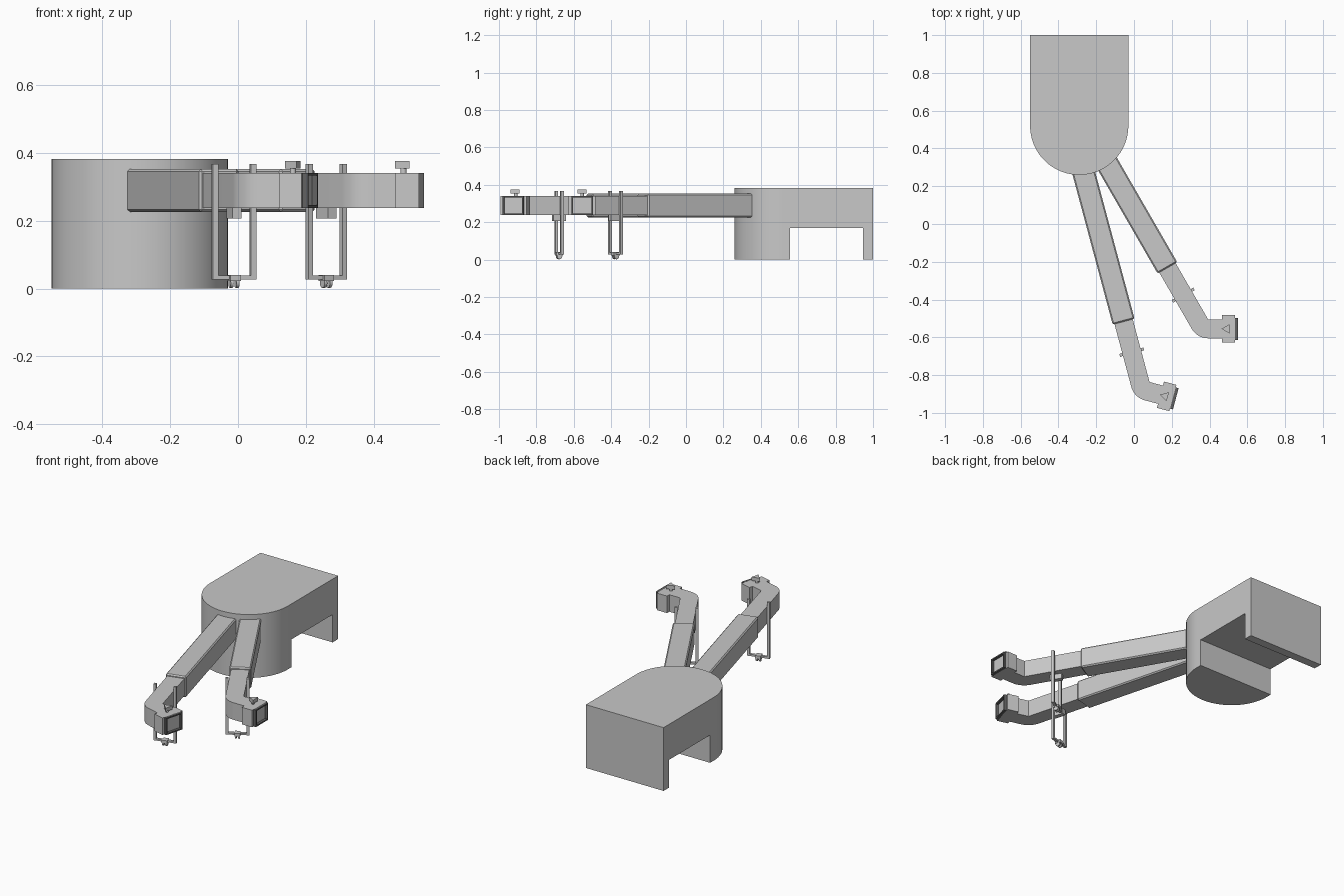
import bpy, bmesh
from math import radians, sin, cos, pi
from mathutils import Matrix, Vector

cube = bpy.data.objects.get("Cube")
if cube:
    bpy.data.objects.remove(cube, do_unlink=True)


def material(name, value):
    m = bpy.data.materials.new(name)
    m.use_nodes = True
    m.diffuse_color = (value, value, value, 1)
    m.node_tree.nodes["Principled BSDF"].inputs["Base Color"].default_value = m.diffuse_color
    return m


GREY = material("light_grey", 0.58)
DARK = material("dark_rubber", 0.12)


def finish(name, bm, mat, matrix=Matrix(), smooth=False):
    bmesh.ops.recalc_face_normals(bm, faces=bm.faces)
    me = bpy.data.meshes.new(name)
    bm.to_mesh(me)
    bm.free()
    me.materials.append(mat)
    ob = bpy.data.objects.new(name, me)
    ob.matrix_world = matrix
    bpy.context.collection.objects.link(ob)
    if smooth:
        bpy.ops.object.select_all(action="DESELECT")
        ob.select_set(True)
        bpy.context.view_layer.objects.active = ob
        bpy.ops.object.shade_smooth_by_angle(angle=radians(30))
    return ob


def prism(name, outline, z0, z1, mat=GREY, matrix=Matrix(), smooth=False):
    bm = bmesh.new()
    face = bm.faces.new([bm.verts.new((x, y, z0)) for x, y in outline])
    top = bmesh.ops.extrude_face_region(bm, geom=[face])["geom"]
    bmesh.ops.translate(bm, vec=(0, 0, z1 - z0),
                        verts=[v for v in top if isinstance(v, bmesh.types.BMVert)])
    return finish(name, bm, mat, matrix, smooth)


def box(name, lo, hi, mat=GREY, matrix=Matrix(), bevel=0):
    lo, hi = Vector(lo), Vector(hi)
    bm = bmesh.new()
    bmesh.ops.create_cube(bm, size=1)
    for v in bm.verts:
        v.co = (lo + hi) / 2 + v.co * (hi - lo)
    if bevel:
        bmesh.ops.bevel(bm, geom=bm.edges[:], offset=bevel, segments=1, affect="EDGES")
    return finish(name, bm, mat, matrix)


def rod(name, radius, depth, matrix, sides=16, mat=GREY):
    bm = bmesh.new()
    bmesh.ops.create_cone(bm, cap_ends=True, segments=sides, radius1=radius,
                          radius2=radius, depth=depth)
    return finish(name, bm, mat, matrix, sides > 8)


def arc(cx, cy, r, a0, a1, n):
    angles = [radians(a0 + (a1 - a0) * i / n) for i in range(n + 1)]
    return [(cx + r * cos(a), cy + r * sin(a)) for a in angles]


# Terminal building: round front, passage through the lower rear
R, CX, CY = 0.26, -0.29, 0.52
LEFT, RIGHT = CX - R, CX + R
PASS0, PASS1, PASS_Z, ROOF = 0.555, 0.947, 0.168, 0.383
front = arc(CX, CY, R, 180, 360, 48)
prism("building_upper", front + [(RIGHT, 1), (LEFT, 1)], PASS_Z, ROOF, smooth=True)
prism("building_round_base", front + [(RIGHT, PASS0), (LEFT, PASS0)], 0, PASS_Z, smooth=True)
box("building_rear_wall", (LEFT, PASS1, 0), (RIGHT, 1, PASS_Z))

Z0, Z1 = 0.238, 0.341       # inner tunnel floor and roof
HALF = 0.05                 # inner tunnel half width
ELBOW = 0.373               # elbow distance past the outer tunnel
LEG = 0.167                 # support distance past the outer tunnel


def bridge(side, end, heading, length):
    place = Matrix.Translation((*end, 0)) @ Matrix.Rotation(radians(heading), 4, "Z")
    head = place @ Matrix.Translation((ELBOW, 0, 0)) @ Matrix.Rotation(radians(60), 4, "Z")

    # Outer telescopic tunnel
    box(side + "_outer_tunnel", (-length, -0.06, 0.226), (0, 0.06, 0.353),
        matrix=place, bevel=0.007)

    # Inner tunnel with rounded elbow and wider cab
    def at_cab(s, t):
        p = Matrix.Rotation(radians(60), 2) @ Vector((s, t))
        return p.x + ELBOW, p.y

    inside = ELBOW - HALF * math_tan30
    outline = [(-0.1, -HALF)] + arc(inside, HALF, 2 * HALF, -90, -30, 12)
    outline += [at_cab(s, t) for s, t in ((0.102, -HALF), (0.102, -0.072), (0.17, -0.072),
                                          (0.17, 0.072), (0.102, 0.072), (0.102, HALF))]
    outline += [(inside, HALF), (-0.1, HALF)]
    prism(side + "_inner_tunnel", outline, Z0, Z1, matrix=place, smooth=True)

    # Rubber bumper frame around the cab opening
    w, t = 0.058, 0.008
    for name, lo, hi in (("top", (-w, Z1 - t), (w, Z1)), ("bottom", (-w, Z0), (w, Z0 + t)),
                         ("right", (-w, Z0), (t - w, Z1)), ("left", (w - t, Z0), (w, Z1))):
        box(side + "_bumper_" + name, (0.168, *lo), (0.186, *hi), DARK, head)

    # Three-sided beacon on a short post
    rod(side + "_beacon_post", 0.009, 0.02, head @ Matrix.Translation((0.125, 0, 0.348)))
    prism(side + "_beacon", arc(0.128, 0, 0.028, 60, 300, 2), 0.354, 0.376, matrix=head)

    # Support frame: two columns, cross beam, bracket and wheel bogie
    legs = place @ Matrix.Translation((LEG, 0, 0))
    c = 0.008
    for label, y in (("right", -0.058), ("left", 0.058)):
        box(f"{side}_{label}_column", (-c, y - c, 0.027), (c, y + c, 0.368), matrix=legs)
    box(side + "_cross_beam", (-c, -0.066, 0.027), (c, 0.066, 0.038), matrix=legs)
    box(side + "_bracket", (-0.035, -0.014, 0.206), (0.035, 0.014, Z0 + 0.01), matrix=legs)
    box(side + "_bogie", (-0.018, -0.016, 0.022), (0.018, 0.016, 0.04), matrix=legs)
    for label, y in (("right", -0.009), ("left", 0.009)):
        rod(f"{side}_{label}_wheel", 0.014, 0.009,
            legs @ Matrix.Translation((0, y, 0.016)) @ Matrix.Rotation(pi / 2, 4, "X"))


math_tan30 = sin(pi / 6) / cos(pi / 6)
bridge("right", (-0.055, -0.517), -75, 0.88)
bridge("left", (0.177, -0.232), -60, 0.72)
